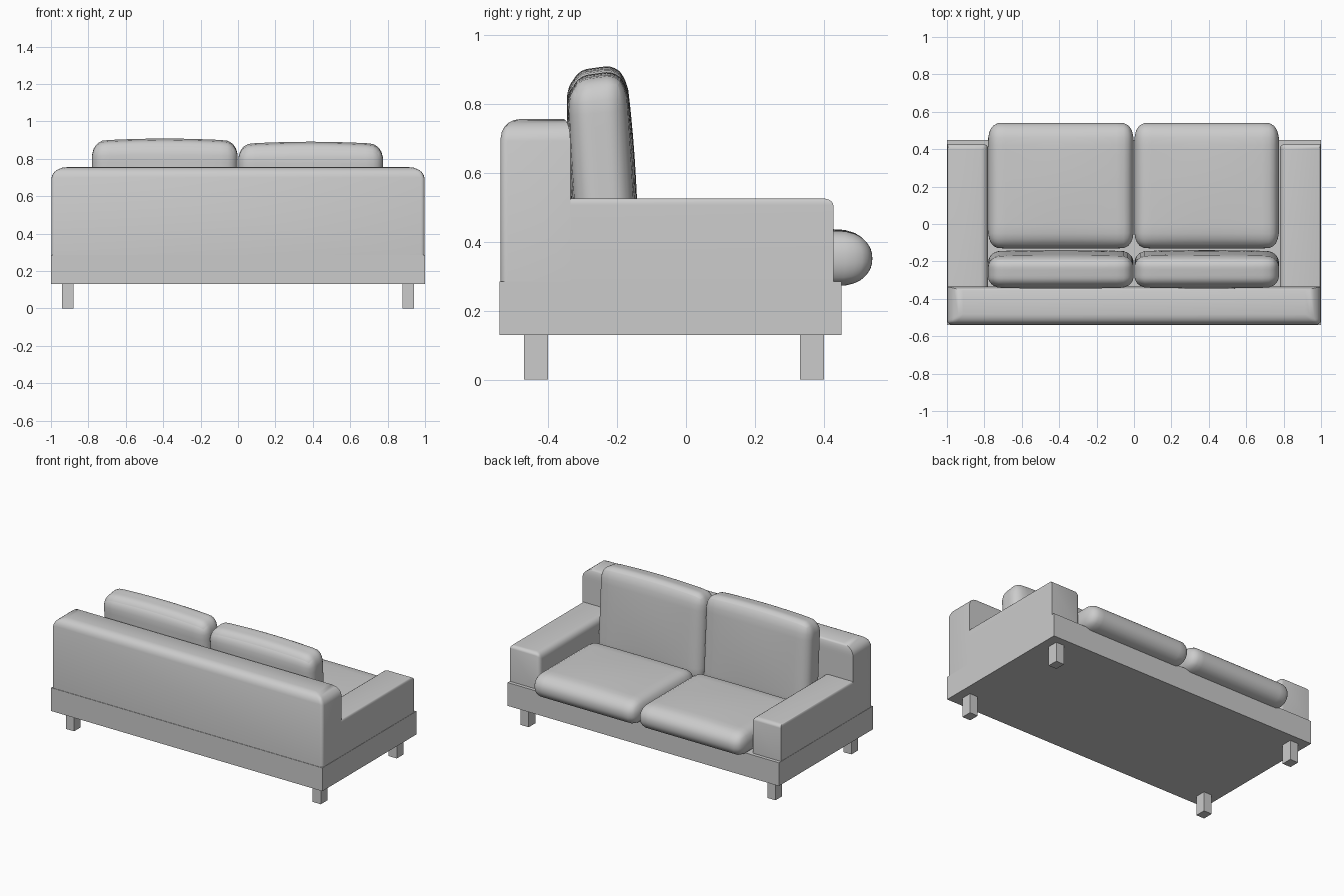
import bpy, bmesh
from math import sin, cos, pi, radians
from mathutils import Vector

if "Cube" in bpy.data.objects:
    bpy.data.objects.remove(bpy.data.objects["Cube"])

grey = bpy.data.materials.new("warm_grey_fabric")
grey.use_nodes = True
COLOUR = (0.6, 0.6, 0.6, 1)
grey.diffuse_color = COLOUR
grey.node_tree.nodes["Principled BSDF"].inputs["Base Color"].default_value = COLOUR


def finish(name, bm, smooth=None):
    mesh = bpy.data.meshes.new(name)
    bm.to_mesh(mesh)
    bm.free()
    mesh.materials.append(grey)
    obj = bpy.data.objects.new(name, mesh)
    bpy.context.collection.objects.link(obj)
    if smooth:
        bpy.ops.object.select_all(action='DESELECT')
        obj.select_set(True)
        bpy.context.view_layer.objects.active = obj
        bpy.ops.object.shade_smooth_by_angle(angle=radians(smooth))
    return obj


def box(name, lo, hi, rounds=()):
    """Box from corner to corner; rounds = (edge test on unit midpoint, radius)."""
    bm = bmesh.new()
    bmesh.ops.create_cube(bm, size=2)
    lo, hi = Vector(lo), Vector(hi)
    mid, half = (lo + hi) / 2, (hi - lo) / 2
    weight = bm.edges.layers.float.new("bevel_weight_edge")
    for e in bm.edges:
        m = (e.verts[0].co + e.verts[1].co) / 2
        e[weight] = max([r for test, r in rounds if test(m)], default=0) * 10
    for v in bm.verts:
        v.co = mid + v.co * half
    obj = finish(name, bm)
    if rounds:
        mod = obj.modifiers.new("rounding", 'BEVEL')
        mod.limit_method = 'WEIGHT'
        mod.width = 0.1
        mod.segments = 5
        bpy.context.view_layer.objects.active = obj
        obj.select_set(True)
        bpy.ops.object.modifier_apply(modifier=mod.name)
        bpy.ops.object.shade_smooth_by_angle(angle=radians(35))
    return obj


def cushion(name, lo, hi, radius, shape):
    """Soft box with rounded edges; shape(point, unit) adds bulge and lean."""
    bm = bmesh.new()
    bmesh.ops.create_cube(bm, size=2)
    bmesh.ops.subdivide_edges(bm, edges=bm.edges[:], cuts=17, use_grid_fill=True)
    lo, hi = Vector(lo), Vector(hi)
    mid, half = (lo + hi) / 2, (hi - lo) / 2
    r = Vector(radius)
    for v in bm.verts:
        u = Vector([sin(c * pi / 2) for c in v.co])
        p = u * half
        core = Vector([max(-h + q, min(h - q, c)) for c, h, q in zip(p, half, r)])
        d = Vector([(c - k) / q for c, k, q in zip(p, core, r)])
        if d.length > 1e-6:
            d *= max(abs(c) for c in d) / d.length
        p = core + Vector([c * q for c, q in zip(d, r)])
        v.co = shape(mid + p, u)
    return finish(name, bm, 60)


# Plinth and legs
box("base", (-1, -0.54, 0.13), (1, 0.45, 0.285))
for side, sx in (("right", -1), ("left", 1)):
    for end, y in (("back", -0.435), ("front", 0.365)):
        x = sx * 0.91
        box(f"{side}_{end}_leg", (x - 0.03, y - 0.035, 0), (x + 0.03, y + 0.035, 0.135))

# Backrest with softened top, ends and back edge
box("backrest", (-0.998, -0.537, 0.28), (0.998, -0.335, 0.755), [
    (lambda m: m.z > 0.5 and abs(m.x) > 0.5, 0.085),
    (lambda m: m.z > 0.5 and m.y < -0.5, 0.055),
    (lambda m: m.z > 0.5 and m.y > 0.5, 0.02),
    (lambda m: abs(m.x) > 0.5 and m.y < -0.5, 0.02)])

# Armrests
for side, sx in (("right", -1), ("left", 1)):
    xs = sorted((sx * 0.78, sx * 0.998))
    box(f"{side}_arm", (xs[0], -0.345, 0.28), (xs[1], 0.427, 0.525), [
        (lambda m, s=sx: m.z > 0.5 and m.x * s < -0.5, 0.04),
        (lambda m: m.z > 0.5 and m.y > 0.5, 0.03),
        (lambda m, s=sx: m.x * s < -0.5 and m.y > 0.5, 0.025),
        (lambda m, s=sx: m.z > 0.5 and m.x * s > 0.5, 0.01)])


def seat_shape(p, u):
    # Plump top that settles slightly in the middle
    if u.z > 0:
        p.z += 0.012 * cos(u.x * pi / 2) * cos(u.y * pi / 2) * u.z
    return p


def back_shape(p, u):
    # Lean backwards, bulge and sag towards the outer top corner
    p.y += -0.06 * (p.z - 0.55) + 0.012 * cos(u.x * pi / 2) * cos(u.z * pi / 2) * u.y
    if u.z > 0:
        p.z += u.z * (0.012 * cos(u.x * pi / 2) + 0.012 * u.y)
    return p


# Loose cushions
for side, x0, x1, top in (("right", -0.78, -0.002, 0.892), ("left", 0.002, 0.775, 0.875)):
    cushion(f"{side}_seat_cushion", (x0, -0.13, 0.272), (x1, 0.54, 0.43),
            (0.06, 0.09, 0.076), seat_shape)
    cushion(f"{side}_back_cushion", (x0, -0.325, 0.3), (x1, -0.155, top),
            (0.07, 0.06, 0.08), back_shape)
